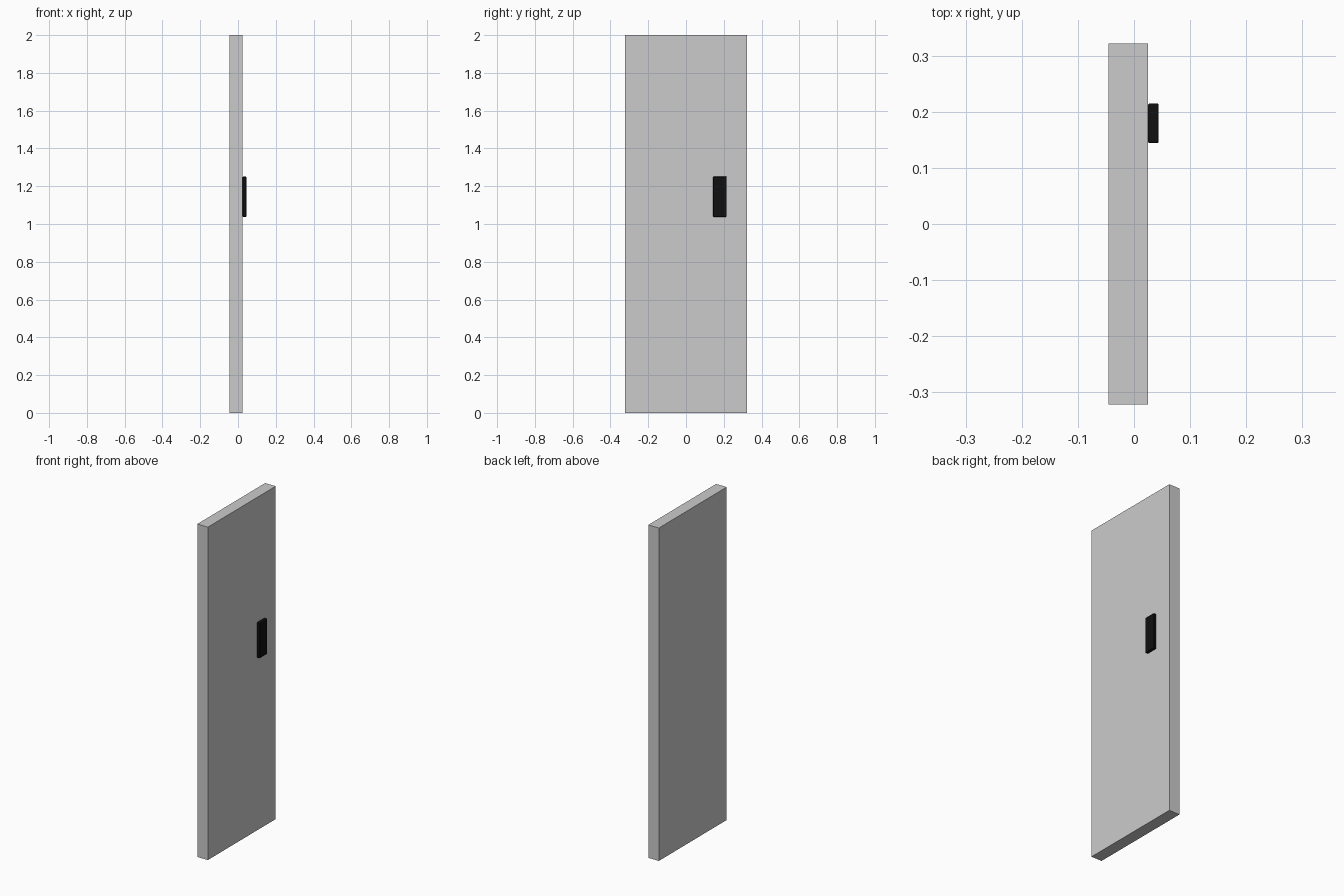
import bpy

if "Cube" in bpy.data.objects:
    bpy.data.objects.remove(bpy.data.objects["Cube"])


def box(name, x, y, z):
    """Box from (min, max) ranges along each axis."""
    bpy.ops.mesh.primitive_cube_add(size=1, location=[sum(r) / 2 for r in (x, y, z)])
    ob = bpy.context.object
    ob.name = name
    ob.scale = [r[1] - r[0] for r in (x, y, z)]
    bpy.ops.object.transform_apply(location=False, rotation=False, scale=True)
    return ob


# Plain slab
box("door_panel", (-0.045, 0.025), (-0.322, 0.322), (0, 2))

# Black handle plate with slightly eased edges
plate = box("handle_plate", (0.025, 0.044), (0.144, 0.215), (1.038, 1.251))
bevel = plate.modifiers.new("eased_edges", "BEVEL")
bevel.width = 0.003
bevel.segments = 2
bpy.ops.object.shade_smooth_by_angle()

black = bpy.data.materials.new("black")
black.diffuse_color = (0.005, 0.005, 0.005, 1)
black.use_nodes = True
black.node_tree.nodes["Principled BSDF"].inputs["Base Color"].default_value = black.diffuse_color
plate.data.materials.append(black)
